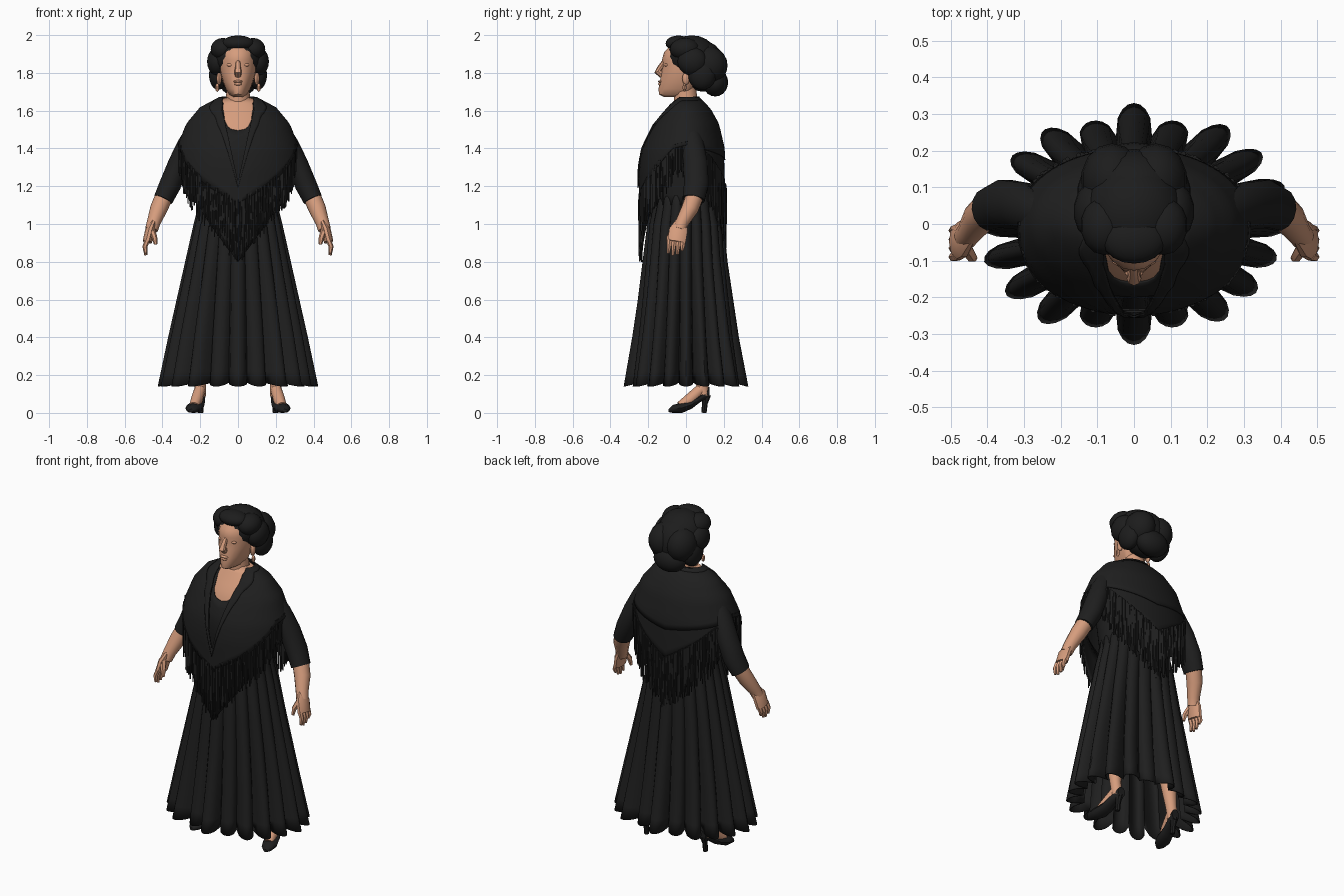
import bpy, bmesh, math, random
from mathutils import Vector, Matrix

random.seed(4)
default_cube = bpy.data.objects.get("Cube")
if default_cube:
    bpy.data.objects.remove(default_cube)


def material(name, colour):
    mat = bpy.data.materials.new(name)
    mat.use_nodes = True
    mat.diffuse_color = (*colour, 1)
    mat.node_tree.nodes["Principled BSDF"].inputs["Base Color"].default_value = (*colour, 1)
    return mat


cloth = material("black cloth", (.0135, .0135, .0135))
hair = material("black hair", (.012, .012, .012))
skin = material("skin", (.67, .335, .205))


def finish(name, bm, mat, thickness=0):
    bmesh.ops.recalc_face_normals(bm, faces=bm.faces)
    mesh = bpy.data.meshes.new(name)
    bm.to_mesh(mesh)
    bm.free()
    obj = bpy.data.objects.new(name, mesh)
    bpy.context.collection.objects.link(obj)
    mesh.materials.append(mat)
    if thickness:
        solid = obj.modifiers.new("thickness", 'SOLIDIFY')
        solid.thickness = thickness
    bpy.ops.object.select_all(action='DESELECT')
    obj.select_set(True)
    bpy.context.view_layer.objects.active = obj
    bpy.ops.object.shade_smooth_by_angle(angle=math.radians(40))
    return obj


def loft(name, rows, mat, caps=True, thickness=0):
    """Skin a stack of closed rings of points."""
    bm = bmesh.new()
    rings = [[bm.verts.new(p) for p in row] for row in rows]
    count = len(rings[0])
    for low, high in zip(rings, rings[1:]):
        for i in range(count):
            j = (i + 1) % count
            bm.faces.new((low[i], low[j], high[j], high[i]))
    if caps:
        bm.faces.new(rings[0])
        bm.faces.new(rings[-1])
    return finish(name, bm, mat, thickness)


def tube(name, path, mat, sides=10, flat=1):
    """Round limb through (x, y, z, radius) points; flat squeezes its x width."""
    points = [Vector(p[:3]) for p in path]
    rows = []
    for i, centre in enumerate(points):
        along = points[min(i + 1, len(points) - 1)] - points[max(i - 1, 0)]
        side = along.cross(Vector((0, 1, 0))).normalized()
        front = side.cross(along).normalized()
        rows.append([centre + path[i][3] * (flat * math.cos(t) * side + math.sin(t) * front)
                     for t in (math.tau * k / sides for k in range(sides))])
    return loft(name, rows, mat)


def blob(name, centre, radii, mat, segments=14):
    bm = bmesh.new()
    place = Matrix.Translation(centre) @ Matrix.Diagonal((*radii, 1))
    bmesh.ops.create_uvsphere(bm, u_segments=segments, v_segments=10, radius=1, matrix=place)
    return finish(name, bm, mat)


def interp(table, key):
    """Linear lookup; each row is (key, value, ...)."""
    if key <= table[0][0]:
        return table[0][1:]
    for a, b in zip(table, table[1:]):
        if key <= b[0]:
            t = (key - a[0]) / (b[0] - a[0])
            return [p + (q - p) * t for p, q in zip(a[1:], b[1:])]
    return table[-1][1:]


def around(table, angle, z, scale=1):
    """Point on a body of half width, front depth, back depth; angle 0 is the front."""
    wide, front, back = interp(table, z)
    depth = front if math.cos(angle) > 0 else back
    return Vector((wide * scale * math.sin(angle), -depth * scale * math.cos(angle), z))


def angles(count):
    return [math.tau * i / count - math.pi for i in range(count)]


def height(table, offset=0):
    return lambda a: interp(table, a)[0] + offset


def drape(name, shape, top, bottom, scale=1, steps=10, mat=cloth):
    """Sheet hung on a body shape between two edges given by angle from the front."""
    rows = []
    for k in range(steps + 1):
        row = []
        for a in angles(80):
            high, low = top(abs(a)), bottom(abs(a))
            row.append(around(shape, a, high + (low - high) * k / steps, scale))
        rows.append(row)
    return loft(name, rows, mat, caps=False, thickness=.006)


# Skirt with rounded pleats that deepen toward the hem
skirt_shape = [(.14, .425, .33, .33), (.4, .37, .285, .28), (.6, .325, .255, .25),
               (.8, .28, .23, .22), (1, .235, .205, .2), (1.1, .21, .18, .18), (1.2, .2, .17, .17)]
pleats = 20
lobe_size = [random.uniform(.96, 1.02) for _ in range(pleats)]
for quarter in range(0, pleats, pleats // 4):
    lobe_size[quarter] = 1
for centre in (0, pleats // 2):
    lobe_size[centre - 1] = lobe_size[centre + 1] = .9
skirt_rows = []
for z in (.14, .22, .4, .6, .8, 1, 1.1, 1.2):
    depth = .05 + .2 * (1.2 - z)
    row = []
    for a in angles(pleats * 8):
        lobe = abs(math.cos(a * pleats / 2)) ** .6
        size = lobe_size[round(a * pleats / math.tau) % pleats]
        size = 1 - (1 - size) * lobe * (1.2 - z)
        point = around(skirt_shape, a, z, size * (1 - depth * (1 - lobe)))
        if z < .2:
            point.z += .02 * (1 - lobe)
        row.append(point)
    skirt_rows.append(row)
loft("skirt", skirt_rows, cloth, caps=False, thickness=.006)

# Bare chest and the dress bodice with a rounded neckline
bodice_shape = [(1.1, .2, .17, .17), (1.3, .215, .2, .17), (1.4, .235, .2, .18),
                (1.53, .24, .15, .16), (1.62, .17, .085, .1), (1.67, .075, .05, .055)]
neckline = [(0, 1.495), (.16, 1.503), (.27, 1.525), (.42, 1.6), (.6, 1.64), (math.pi, 1.64)]
drape("chest", bodice_shape, lambda a: 1.67, lambda a: 1.42, .96, 8, skin)
drape("bodice", bodice_shape, height(neckline), lambda a: 1.1)

# Shawl: shoulder layer, front point, longer back layer and folded collar
shawl_shape = [(1.1, .34, .25, .215), (1.3, .34, .25, .21), (1.4, .325, .235, .205),
               (1.53, .275, .175, .175), (1.62, .2, .105, .125), (1.67, .1, .06, .07)]
opening = [(0, 1.22), (.13, 1.42), (.27, 1.55), (.5, 1.635), (.9, 1.665), (math.pi, 1.67)]
sides_up = [(1, 1.33), (1.25, 1.4), (1.6, 1.42)]
shawl_edge = [(0, 1.11), (.5, 1.2)] + sides_up + [(math.pi, 1.34)]
front_edge = [(0, .8), (.72, 1.1)] + sides_up + [(math.pi, 1.34)]
back_edge = [(0, 1.11), (.5, 1.2)] + sides_up + [(2.2, 1.35), (math.pi, 1.15)]
fringe_end = [(0, .78), (.5, .97), (1, 1.12), (1.3, 1.22), (1.8, 1.24), (2.2, 1.1), (math.pi, .83)]
collar_width = [(0, .03), (.2, .08), (.6, .06), (1.2, .012), (math.pi, .012)]
drape("shawl", shawl_shape, height(opening), height(shawl_edge))
drape("shawl_front_point", shawl_shape, height(shawl_edge, .03), height(front_edge), .95, 4)
drape("shawl_back_layer", shawl_shape, height(shawl_edge, .05), height(back_edge), .97, 4)
drape("shawl_collar", shawl_shape, height(opening, .006),
      lambda a: interp(opening, a)[0] - interp(collar_width, a)[0], 1.025, 4)

# Fringe of tapered hanging strands
strands = bmesh.new()
for a in angles(270):
    a += random.uniform(-.01, .01)
    top = interp(back_edge, abs(a))[0] + .02
    low = interp(fringe_end, abs(a))[0] + random.uniform(0, .07)
    root = around(shawl_shape, a, top, random.uniform(.955, .995))
    root.z = (top + low) / 2
    lean = Matrix.Rotation(random.uniform(-.03, .03), 4, 'Y')
    bmesh.ops.create_cone(strands, cap_ends=True, segments=5, radius1=.0035, radius2=.007,
                          depth=top - low, matrix=Matrix.Translation(root) @ lean)
finish("shawl_fringe", strands, cloth)

# Neck and head
tube("neck", [(0, .005, 1.58, .078), (0, 0, 1.65, .064), (0, -.01, 1.74, .06)], skin, 14)
head_shape = [(1.672, .028, .115, .0), (1.685, .048, .142, .02), (1.715, .066, .146, .04),
              (1.75, .08, .138, .06), (1.8, .094, .132, .08), (1.84, .098, .122, .09),
              (1.87, .097, .127, .09), (1.91, .092, .116, .09), (1.95, .07, .075, .07)]
loft("head", [[around(head_shape, a, r[0]) for a in angles(20)] for r in head_shape], skin)
tube("nose", [(0, -.112, 1.865, .012), (0, -.138, 1.825, .015), (0, -.149, 1.808, .02),
              (0, -.125, 1.788, .018)], skin, 8)
blob("upper_lip", (0, -.131, 1.754), (.026, .017, .008), skin, 10)
blob("lower_lip", (0, -.131, 1.741), (.021, .017, .009), skin, 10)

# Hair: crown, swept front, back mass and bun
blob("hair_crown", (0, .03, 1.885), (.135, .135, .114), hair, 18)
blob("hair_front", (0, -.04, 1.956), (.088, .068, .042), hair, 18)
blob("hair_back", (0, .09, 1.835), (.13, .115, .135), hair, 18)
blob("hair_bun", (0, .155, 1.75), (.1, .068, .075), hair, 18)

for side, s in (("left", 1), ("right", -1)):
    # Facial details and hair waves
    blob(side + "_eyelid", (s * .04, -.101, 1.842), (.02, .013, .01), skin, 10)
    blob(side + "_ear", (s * .1, .0, 1.77), (.014, .02, .034), skin, 10)
    blob(side + "_earring", (s * .11, -.008, 1.722), (.011, .01, .022), skin, 8)
    blob(side + "_hair_front_wave", (s * .08, -.005, 1.925), (.066, .08, .06), hair)
    blob(side + "_hair_side_wave", (s * .109, .035, 1.86), (.056, .08, .075), hair)
    blob(side + "_hair_lower_wave", (s * .105, .085, 1.79), (.05, .075, .08), hair)
    blob(side + "_hair_back_wave", (s * .06, .12, 1.84), (.085, .1, .1), hair)

    # Arm
    tube(side + "_sleeve", [(s * .23, .02, 1.5, .05), (s * .27, .035, 1.42, .06),
                            (s * .313, .05, 1.32, .066), (s * .358, .055, 1.21, .067),
                            (s * .396, .04, 1.13, .06)], cloth, 14, .86)
    tube(side + "_forearm", [(s * .385, .05, 1.16, .048), (s * .42, .02, 1.08, .046),
                             (s * .446, -.02, 1.01, .036), (s * .458, -.035, .97, .034)], skin, 12)
    # Hand
    tube(side + "_palm", [(s * .448, -.025, 1.01, .033), (s * .466, -.04, .965, .052),
                          (s * .48, -.05, .905, .05)], skin, 10, .5)
    for k, finger in enumerate(("index", "middle", "ring", "little")):
        y = -.086 + .024 * k
        reach = (.845, .835, .84, .86)[k]
        tube(f"{side}_{finger}_finger", [(s * .48, y, .915, .0145), (s * .493, y - .004, .88, .013),
                                         (s * .488, y - .008, reach, .008)], skin, 6)
    tube(side + "_thumb", [(s * .458, -.065, .97, .018), (s * .442, -.09, .93, .015),
                           (s * .436, -.094, .892, .009)], skin, 6)

    # Leg and heeled shoe, toes turned outward
    tube(side + "_leg", [(s * .2, .095, .09, .03), (s * .2, .08, .18, .032),
                         (s * .19, .055, .42, .055), (s * .15, .02, .8, .07)], skin, 12)
    tube(side + "_instep", [(s * .232, -.03, .035, .026), (s * .218, .02, .07, .032),
                            (s * .2, .085, .13, .03)], skin, 10)
    shoe_rows = []
    for y, half, low, high in ((-.092, .012, .004, .02), (-.07, .034, 0, .042), (-.02, .047, 0, .054),
                               (.03, .041, .022, .064), (.08, .032, .06, .1), (.125, .025, .075, .14)):
        middle = .248 - .25 * (y + .09)
        shoe_rows.append([(s * (middle + half * math.cos(t)), y,
                           (low + high) / 2 + (high - low) / 2 * math.sin(t))
                          for t in angles(12)])
    loft(side + "_shoe", shoe_rows, cloth)
    tube(side + "_heel", [(s * .198, .095, 0, .014), (s * .198, .1, .05, .015),
                          (s * .197, .108, .095, .024)], cloth, 8)
